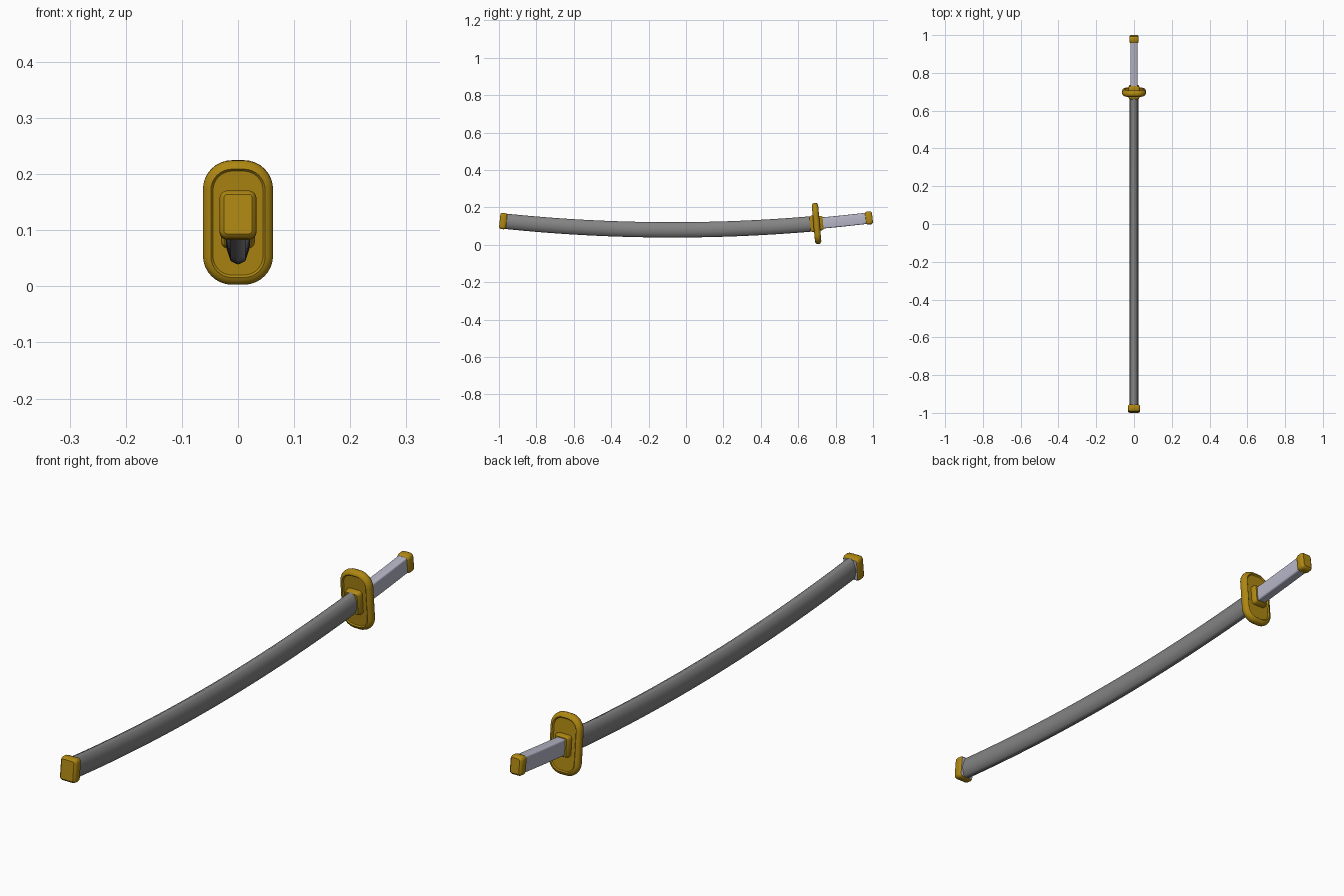
import bpy, bmesh, math
from mathutils import Vector

if "Cube" in bpy.data.objects:
    bpy.data.objects.remove(bpy.data.objects["Cube"])


def material(name, rgb):
    m = bpy.data.materials.new(name)
    m.diffuse_color = (*rgb, 1)
    m.use_nodes = True
    m.node_tree.nodes["Principled BSDF"].inputs["Base Color"].default_value = m.diffuse_color
    return m


GOLD = material("dark gold", (0.42, 0.24, 0.006))
GREY = material("scabbard grey", (0.23, 0.23, 0.23))
PALE = material("pale lavender grey", (0.47, 0.47, 0.58))


# Gentle upward bow that every part follows
def spine(y):
    slope = 2 * 0.0574 * y + 0.0083
    return (Vector((0, y, 0.08 + 0.0574 * y * y + 0.0083 * y)),
            Vector((0, -slope, 1)).normalized())


def rounded(w, h, r, n=4):
    """Rounded rectangle with half sizes w, h and corner radius r."""
    pts = []
    for k, (sx, sz) in enumerate(((1, 1), (-1, 1), (-1, -1), (1, -1))):
        for i in range(n + 1):
            a = math.pi / 2 * (k + i / n)
            pts.append((sx * (w - r) + r * math.cos(a), sz * (h - r) + r * math.sin(a)))
    return pts


def loft(name, sections, mats, origin=None, angle=35):
    """Skin (y, outline) sections; origin fixes one straight frame."""
    bm = bmesh.new()
    rings = []
    for y, pts in sections:
        if origin is None:
            p, n = spine(y)
        else:
            p, n = spine(origin)
            p = p + Vector((0, n.z, -n.y)) * (y - origin)
        rings.append([bm.verts.new(p + Vector((x, 0, 0)) + n * z) for x, z in pts])
    c = len(rings[0])
    for a, b in zip(rings, rings[1:]):
        for i in range(c):
            bm.faces.new((a[i], a[(i + 1) % c], b[(i + 1) % c], b[i]))
    bm.faces.new(rings[0])
    last = bm.faces.new(rings[-1])
    if len(mats) > 1:
        last.material_index = 1
    bmesh.ops.recalc_face_normals(bm, faces=bm.faces)
    me = bpy.data.meshes.new(name)
    bm.to_mesh(me)
    bm.free()
    for m in mats:
        me.materials.append(m)
    ob = bpy.data.objects.new(name, me)
    bpy.context.collection.objects.link(ob)
    bpy.ops.object.select_all(action='DESELECT')
    ob.select_set(True)
    bpy.context.view_layer.objects.active = ob
    bpy.ops.object.shade_smooth_by_angle(angle=math.radians(angle))
    return ob


# Scabbard: tall faceted section swept along the bow
half = [(0.0, -0.041), (0.013, -0.035), (0.020, -0.014), (0.0225, 0.0),
        (0.020, 0.014), (0.013, 0.035), (0.0, 0.041)]
section = half + [(-x, z) for x, z in half[-2:0:-1]]
steps = 28
loft("scabbard", [(-0.985 + 1.675 * i / steps, section) for i in range(steps + 1)],
     [GREY], angle=60)

# Grip
loft("grip", [(0.69 + 0.29 * i / 6, rounded(0.0185, 0.030, 0.006, 3)) for i in range(7)],
     [PALE])

# Guard: broad plate with a rounded rim and a slightly recessed face
rim = [(-0.017, -0.014), (-0.015, -0.009), (-0.011, -0.003), (-0.004, 0), (0.004, 0),
       (0.011, -0.003), (0.015, -0.009), (0.017, -0.014)]
rim = [(-0.013, -0.018)] + rim + [(0.013, -0.018)]
loft("guard", [(0.698 + d, rounded(0.0625 + e, 0.111 + e, 0.052 + e, 8)) for d, e in rim],
     [GOLD], origin=0.698)

# Collars on both sides of the guard
for name, s in (("scabbard_collar", -1), ("grip_collar", 1)):
    prof = [(0.010, 0.0), (0.024, 0.0), (0.030, -0.003), (0.035, -0.006)]
    loft(name, [(0.698 + s * d, rounded(0.030 + e, 0.044 + e if s < 0 else 0.039 + e,
                                        0.011 + e, 3)) for d, e in prof],
         [GOLD], origin=0.698)


# Domed end fittings; the inner end face is pale
def end_cap(name, tip, s, w, h):
    prof = [(0.0, -0.008), (0.004, -0.003), (0.011, 0.0), (0.026, 0.0),
            (0.032, -0.002), (0.037, -0.006)]
    loft(name, [(tip + s * d, rounded(w + e, h + e, 0.014 + e, 4)) for d, e in prof],
         [GOLD, PALE], origin=tip)


end_cap("scabbard_tip", -0.996, 1, 0.033, 0.0435)
end_cap("pommel", 0.997, -1, 0.025, 0.035)
